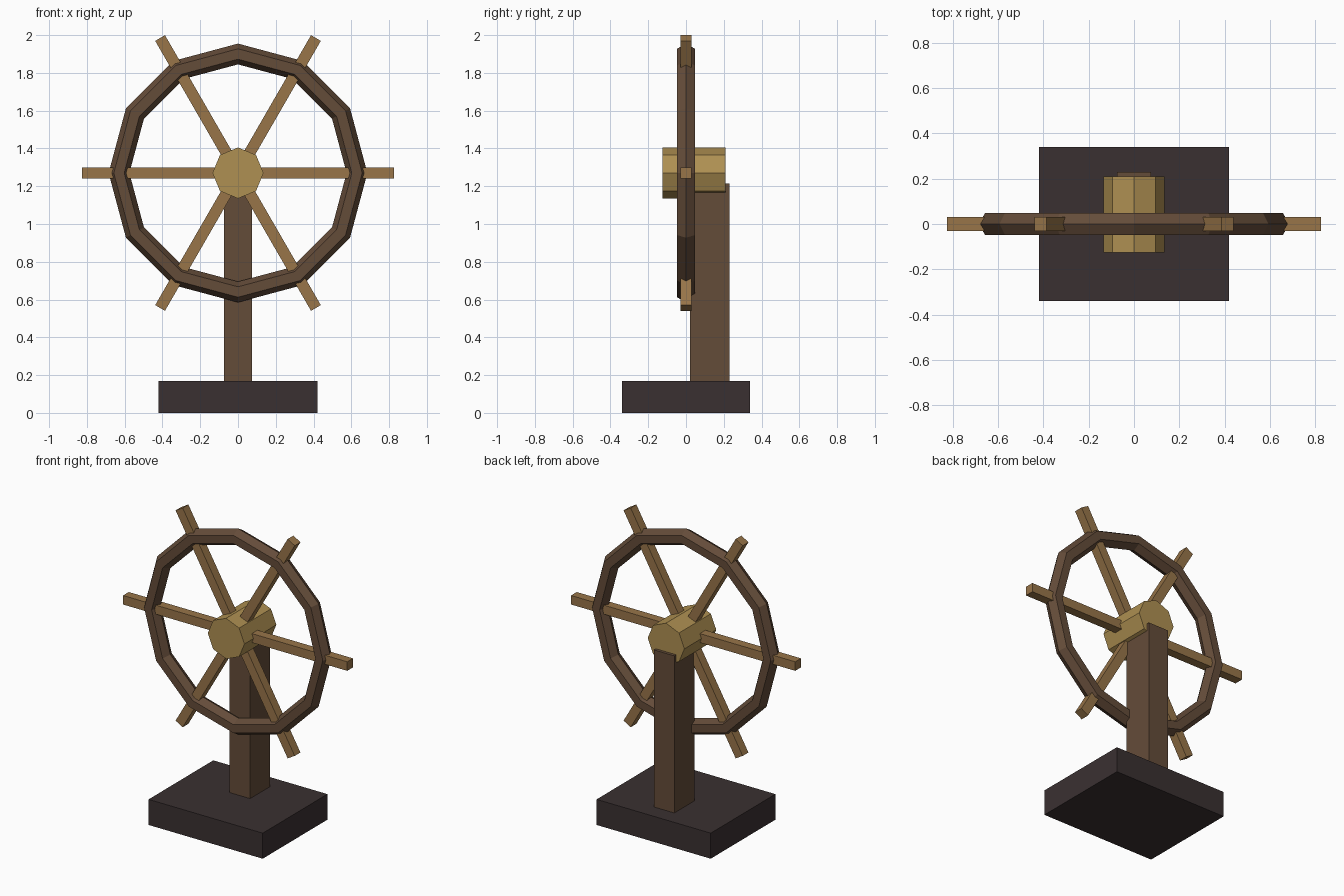
import bpy
import math
from mathutils import Matrix

if "Cube" in bpy.data.objects:
    bpy.data.objects.remove(bpy.data.objects["Cube"], do_unlink=True)

WHEEL_Z = 1.27


def material(name, rgb):
    """Flat material from 0-255 sRGB values, converted to linear."""
    color = [((c / 255 + 0.055) / 1.055) ** 2.4 for c in rgb] + [1]
    mat = bpy.data.materials.new(name)
    mat.use_nodes = True
    mat.diffuse_color = color
    bsdf = mat.node_tree.nodes["Principled BSDF"]
    bsdf.inputs["Base Color"].default_value = color
    bsdf.inputs["Roughness"].default_value = 0.9
    return mat


dark_wood = material("dark wood", (100, 76, 57))
light_wood = material("light wood", (152, 117, 73))
brass = material("brass", (175, 144, 82))
charcoal = material("charcoal", (58, 48, 49))


def finish(name, mat):
    obj = bpy.context.object
    obj.name = obj.data.name = name
    obj.data.materials.clear()
    obj.data.materials.append(mat)
    return obj


def box(name, size, center, mat):
    bpy.ops.mesh.primitive_cube_add(size=1, location=center)
    obj = finish(name, mat)
    obj.data.transform(Matrix.Diagonal((*size, 1)))
    return obj


# Stand
box("base", (0.84, 0.68, 0.17), (0, 0, 0.085), charcoal)
box("post", (0.15, 0.21, 1.045), (0, 0.125, 0.6925), dark_wood)

# Twelve-sided rim with a hexagonal section
bpy.ops.mesh.primitive_torus_add(
    major_segments=12, minor_segments=6, major_radius=0.63, minor_radius=0.055,
    location=(0, 0, WHEEL_Z), rotation=(math.pi / 2, 0, 0))
finish("rim", dark_wood)

# Octagonal hub with a corner at the top
bpy.ops.mesh.primitive_cylinder_add(
    vertices=8, radius=0.135, depth=0.335,
    location=(0, 0.0425, WHEEL_Z), rotation=(math.pi / 2, 0, 0))
finish("hub", brass)

# Six spokes, each running through the rim to form a handle
for i in range(6):
    spoke = box(f"spoke_{i + 1}", (0.775, 0.06, 0.06), (0, 0, WHEEL_Z), light_wood)
    spoke.data.transform(Matrix.Translation((0.4375, 0, 0)))
    spoke.rotation_euler.y = i * math.pi / 3
